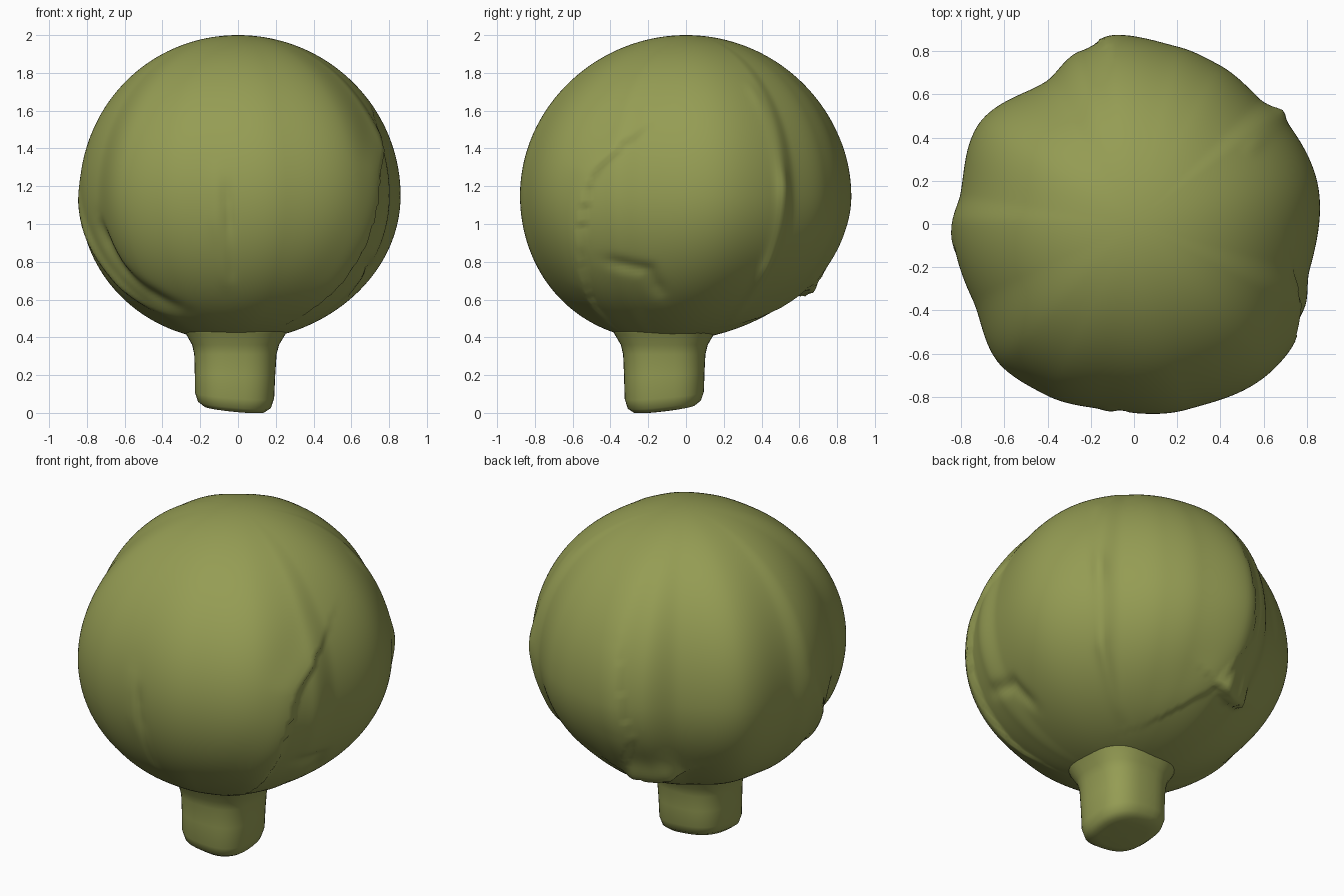
import bpy, bmesh, math
from mathutils import Vector

if "Cube" in bpy.data.objects:
    bpy.data.objects.remove(bpy.data.objects["Cube"])

mat = bpy.data.materials.new("olive green")
mat.diffuse_color = (0.30, 0.335, 0.088, 1)
mat.use_nodes = True
mat.node_tree.nodes["Principled BSDF"].inputs["Base Color"].default_value = mat.diffuse_color

# Horizontal outline of the head: (azimuth in degrees, radius)
OUTLINE = [(13, .87), (37, .85), (45, .82), (62, .835), (76, .845), (96, .872),
           (107, .838), (122, .775), (148, .855), (170, .815), (180, .84),
           (205, .825), (228, .9), (243, .89), (262, .868), (286, .893),
           (311, .93), (333, .88), (345, .84), (373, .87)]


def outline_radius(az):
    a = (az - 13) % 360 + 13
    for (a0, r0), (a1, r1) in zip(OUTLINE, OUTLINE[1:]):
        if a0 <= a <= a1:
            t = (a - a0) / (a1 - a0)
            t = t * t * (3 - 2 * t)
            return r0 + (r1 - r0) * t


def direction(az, lat):
    a, l = math.radians(az), math.radians(lat)
    return Vector((math.cos(l) * math.cos(a), math.cos(l) * math.sin(a), math.sin(l)))


# Veins, creases and leaf edges as paths of (azimuth, latitude), height, width.
# A ridge is symmetric; an edge is raised on one side and falls sharply on the other.
FEATURES = [
    ("ridge", [(262, 12), (262, -10), (265, -40)], .010, .04),        # front vein
    ("ridge", [(266, 5), (267, -10), (268, -35)], -.016, .025),       # its crease
    ("ridge", [(33, 42), (37, 3), (37, -30), (45, -58)], .022, .04),  # back right vein
    ("edge", [(347, 28), (326, 7), (321, -19), (318, -35), (312, -58)], .028, .14),
    ("ridge", [(328, -26), (346, -31), (353, -45)], -.02, .05),       # fork crease
    ("edge", [(98, 25), (103, -15), (92, -42), (60, -62)], .014, .16),
    ("ridge", [(205, -9), (213, -30), (240, -52)], -.035, .07),       # left roll groove
    ("ridge", [(181, 3), (193, -20), (203, -38), (228, -56)], .025, .05),
    ("edge", [(122, -37), (107, -41), (92, -38)], .07, .13),          # back hem flap
]
PATHS = [(k, [direction(*p) for p in path], h, w) for k, path, h, w in FEATURES]


def relief(d):
    total = 0
    for kind, path, h, w in PATHS:
        best = None
        for i, (a, b) in enumerate(zip(path, path[1:])):
            ab = b - a
            t = max(0, min(1, (d - a).dot(ab) / ab.length_squared))
            q = a + ab * t
            dist = (d - q).length
            if best is None or dist < best[0]:
                side = (d - q).dot(ab.cross(q).normalized())
                along = (i + t) / (len(path) - 1)
                best = (dist, side, along)
        dist, side, along = best
        fade = min(1, 5 * along * (1 - along) + .15)
        if kind == "edge" and side < 0:
            w = .015
        total += h * fade * math.exp(-(dist / w) ** 2)
    return total


def head_point(az, lat):
    d = direction(az, lat)
    r = .86 + (outline_radius(az) - .86) * math.cos(math.radians(lat))
    k = 1 + relief(d)
    low = max(0, -d.z) ** 2
    return Vector((d.x * r * k - .02 * low, d.y * r * k - .1 * low,
                   1.15 + d.z * (.85 if d.z > 0 else .77) * k))


def loft(name, rings):
    bm = bmesh.new()
    vs = [[bm.verts.new(p) for p in ring] for ring in rings]
    for a, b in zip(vs, vs[1:]):
        n = len(a)
        for i in range(n):
            bm.faces.new((a[i], a[(i + 1) % n], b[(i + 1) % n], b[i]))
    bm.faces.new(vs[0])
    bm.faces.new(vs[-1])
    bmesh.ops.recalc_face_normals(bm, faces=bm.faces)
    me = bpy.data.meshes.new(name)
    bm.to_mesh(me)
    bm.free()
    for p in me.polygons:
        p.use_smooth = True
    me.materials.append(mat)
    ob = bpy.data.objects.new(name, me)
    bpy.context.collection.objects.link(ob)
    return ob


# Head of tightly wrapped leaves
loft("leafy_head", [[head_point(az * 1.5, lat) for az in range(240)]
                    for lat in [-89.5 + 179 * i / 120 for i in range(121)]])

# Stem: squarish section with a slanted, rounded foot
stem = []
for h, r in [(0, .02), (0, .12), (.006, .165), (.03, .195), (.08, .21), (.2, .213),
             (.31, .218), (.36, .23), (.42, .265), (.5, .3)]:
    ring = []
    for i in range(40):
        t = 2 * math.pi * i / 40
        c, s = math.cos(t), math.sin(t)
        x = r * math.copysign(abs(c) ** .75, c)
        y = r * math.copysign(abs(s) ** .75, s)
        slant = (.02 - .1 * x + .12 * y) * max(0, 1 - h / .3)
        ring.append(Vector((x - .02 * (1 - h), y - .115, max(0, h + slant))))
    stem.append(ring)
loft("stem", stem)
